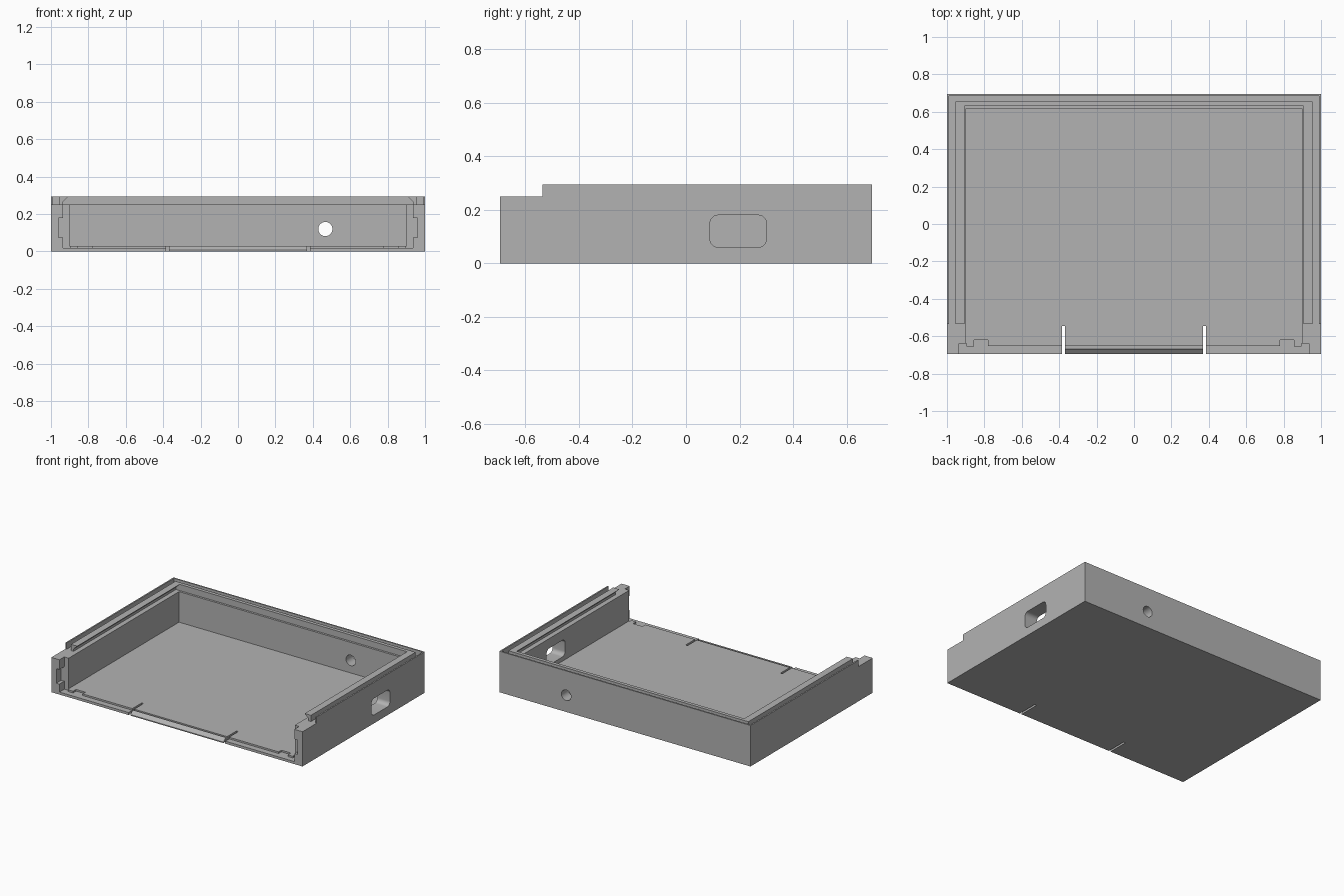
import bpy, bmesh, math
from mathutils import Vector

if "Cube" in bpy.data.objects:
    bpy.data.objects.remove(bpy.data.objects["Cube"], do_unlink=True)

grey = bpy.data.materials.new("plain grey")
grey.use_nodes = True
COLOUR = (0.45, 0.45, 0.45, 1)
grey.diffuse_color = COLOUR
grey.node_tree.nodes["Principled BSDF"].inputs["Base Color"].default_value = COLOUR


def prism(name, points, axis, start, end):
    """Extrude a flat outline along an axis; points are the other two axes in order."""
    bm = bmesh.new()
    verts = []
    for p in points:
        co = list(p)
        co.insert("xyz".index(axis), start)
        verts.append(bm.verts.new(co))
    face = bm.faces.new(verts)
    extruded = bmesh.ops.extrude_face_region(bm, geom=[face])["geom"]
    move = Vector((0, 0, 0))
    move["xyz".index(axis)] = end - start
    bmesh.ops.translate(bm, vec=move, verts=[v for v in extruded if isinstance(v, bmesh.types.BMVert)])
    bmesh.ops.recalc_face_normals(bm, faces=bm.faces)
    mesh = bpy.data.meshes.new(name)
    bm.to_mesh(mesh)
    bm.free()
    mesh.materials.append(grey)
    ob = bpy.data.objects.new(name, mesh)
    bpy.context.collection.objects.link(ob)
    return ob


def box(name, x0, x1, y0, y1, z0, z1):
    return prism(name, [(x0, y0), (x1, y0), (x1, y1), (x0, y1)], "z", z0, z1)


def mirrored(half):
    """Complete a half outline by reflecting its first coordinate."""
    return half + [(-a, b) for a, b in reversed(half)]


def rounded(cx, cy, w, h, r, steps=8):
    """Rounded rectangle outline."""
    pts = []
    for k, (sx, sy) in enumerate([(1, 1), (-1, 1), (-1, -1), (1, -1)]):
        for i in range(steps + 1):
            a = math.pi / 2 * (k + i / steps)
            pts.append((cx + sx * (w / 2 - r) + r * math.cos(a), cy + sy * (h / 2 - r) + r * math.sin(a)))
    return pts


def combine(target, other, operation="DIFFERENCE"):
    mod = target.modifiers.new("shape", "BOOLEAN")
    mod.operation, mod.solver, mod.object = operation, "EXACT", other
    bpy.context.view_layer.objects.active = target
    bpy.ops.object.modifier_apply(modifier=mod.name)
    bpy.data.objects.remove(other, do_unlink=True)


FRONT, BACK, TOP = -0.695, 0.695, 0.295
FLOOR, SHELF, SEAT = 0.03, 0.25, 0.018

# Solid block and main cavity, open at the front
tray = box("tray", -1, 1, FRONT, BACK, 0, TOP)
combine(tray, box("cavity", -0.9, 0.9, -1, 0.615, FLOOR, 1))

# Sliding lid channel with overhanging side rails
channel = mirrored([(0.935, SHELF), (0.935, 0.267), (0.902, 0.298), (0.902, 0.4)])
combine(tray, prism("lid_channel", channel, "y", -1, 0.63))

# Lowered front ends of the side walls
combine(tray, box("front_step", -2, 2, -1, -0.535, SHELF, 1))

# Rim groove around three sides
groove = [(0.99, -1), (0.99, 0.685), (-0.99, 0.685), (-0.99, -1),
          (-0.955, -1), (-0.955, 0.655), (0.955, 0.655), (0.955, -1)]
combine(tray, prism("rim_groove", groove, "z", SHELF, 1))

# Seat for the front panel, with tab pockets in floor and walls
seat = mirrored([(0.935, -1), (0.935, -0.64), (0.895, -0.64), (0.895, -0.655), (0.855, -0.655),
                 (0.855, -0.62), (0.78, -0.62), (0.78, -0.652)])
combine(tray, prism("panel_seat", seat, "z", SEAT, 1))
for side in (-1, 1):
    xs = sorted((side * 0.85, side * 0.96))
    combine(tray, box("wall_pocket", *xs, -1, -0.64, 0.075, 0.18))

# Spring tongue: ridge, relief slots and sloped lip
combine(tray, box("tongue_ridge", -0.372, 0.372, -0.69, -0.668, 0.005, FLOOR), "UNION")
lip = [(-0.72, -0.01), (-0.72, 0.06), (-0.64, 0.06), (-0.668, FLOOR), (-0.698, 0.005)]
combine(tray, prism("tongue_lip", lip, "x", -0.372, 0.372))
for side in (-1, 1):
    xs = sorted((side * 0.37, side * 0.385))
    combine(tray, box("relief_slot", *xs, -1, -0.545, -1, 0.2))

# Port in the left wall and round cable hole in the back wall
combine(tray, prism("side_port", rounded(0.195, 0.12, 0.21, 0.12, 0.03), "x", 0.8, 1.2))
combine(tray, prism("cable_hole", rounded(0.467, 0.12, 0.076, 0.076, 0.038), "y", 0.5, 0.9))

# Flat faces with softened round holes
bpy.ops.object.select_all(action="DESELECT")
tray.select_set(True)
bpy.context.view_layer.objects.active = tray
bpy.ops.object.shade_smooth_by_angle(angle=math.radians(30))
